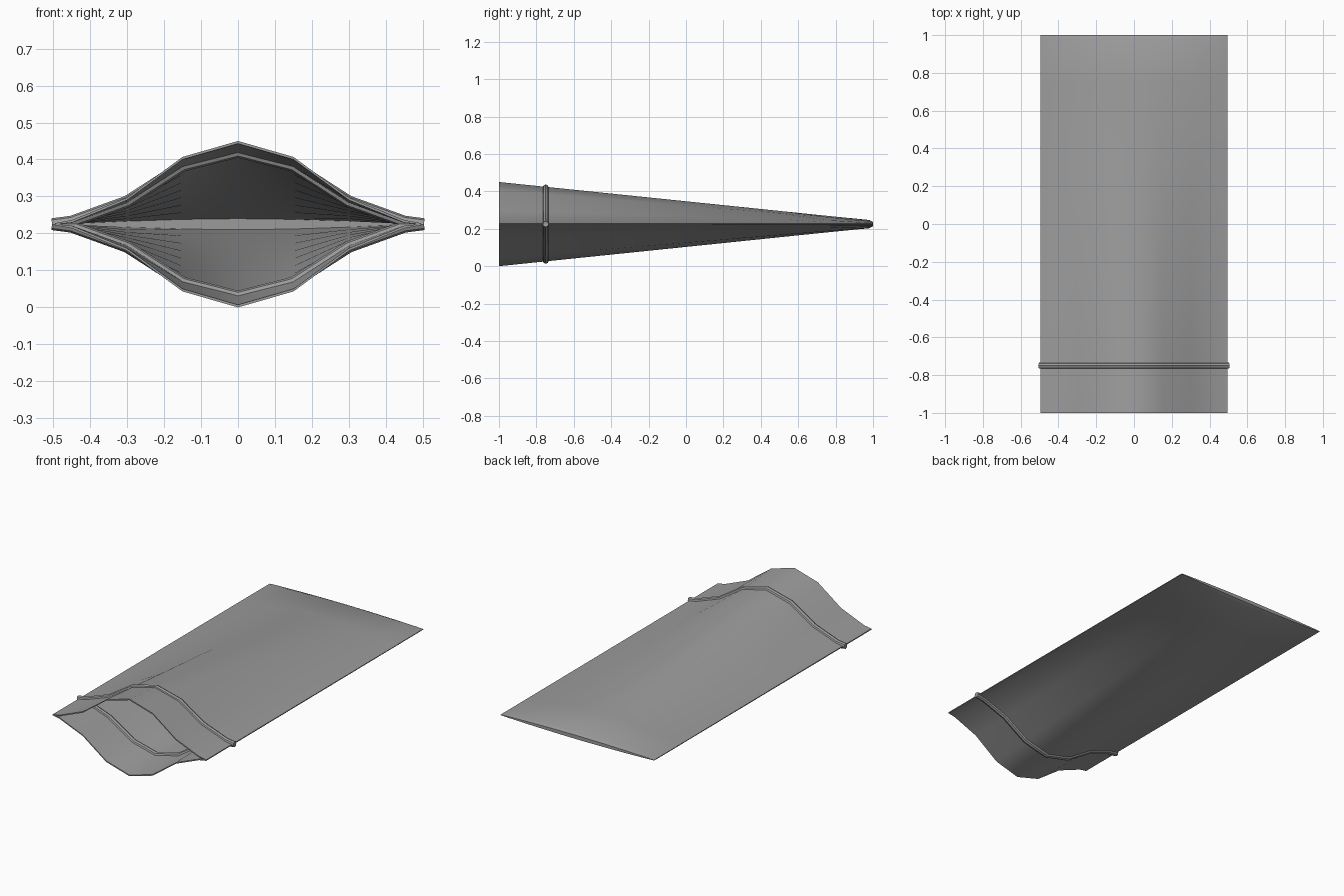
import bpy, bmesh

cube = bpy.data.objects.get("Cube")
if cube:
    bpy.data.objects.remove(cube, do_unlink=True)

MID = 0.225       # height of the side seams
WALL = 0.007
SEAM_X = 0.495
# half cross-section: x, half height at the mouth, half height at the closed end
SECTION = [(0, 0.225, 0.022), (0.15, 0.182, 0.02), (0.3, 0.072, 0.015),
           (0.45, 0.011, 0.007), (SEAM_X, 0.003, 0.002)]

grey = bpy.data.materials.new("soft grey")
grey.use_nodes = True
grey.diffuse_color = (0.33, 0.33, 0.33, 1)
grey.node_tree.nodes["Principled BSDF"].inputs["Base Color"].default_value = (0.33, 0.33, 0.33, 1)


def half_outline(y, inset=0.0):
    """Points across the pouch as (x, half height), from -x to +x."""
    t = min((y + 1) / 1.97, 1)
    side = []
    for x, front, back in SECTION:
        h = front + (back - front) * t
        side.append((x - inset * 2 if x == SEAM_X else x, max(h - inset, 0.001)))
    return [(-x, h) for x, h in side[:0:-1]] + side


def loop(bm, y, inset=0.0, squash=1.0):
    half = half_outline(y, inset)
    pts = [(x, MID + h * squash) for x, h in half]
    pts += [(x, MID - h * squash) for x, h in reversed(half)]
    return [bm.verts.new((x, y, z)) for x, z in pts]


def bridge(bm, a, b):
    n = len(a)
    for i in range(n):
        j = (i + 1) % n
        bm.faces.new((a[i], a[j], b[j], b[i]))


def finish(obj):
    bpy.ops.object.select_all(action="DESELECT")
    obj.select_set(True)
    bpy.context.view_layer.objects.active = obj
    if obj.type == "CURVE":
        bpy.ops.object.convert(target="MESH")
    bpy.ops.object.shade_smooth_by_angle(angle=0.6)


# Pouch: inner skin from the closed end to the mouth, then outer skin back again
bm = bmesh.new()
steps = [-1, -0.75, -0.5, -0.25, 0, 0.25, 0.5, 0.75]
rings = [loop(bm, y, WALL) for y in [0.97] + steps[::-1]]
rings += [loop(bm, y) for y in steps + [0.98]]
rings.append(loop(bm, 1, squash=0.5))
for a, b in zip(rings, rings[1:]):
    bridge(bm, a, b)
# End caps as strips between upper and lower edges
for ring in (rings[0], rings[-1]):
    n = len(ring)
    for i in range(n // 2 - 1):
        bm.faces.new((ring[i], ring[i + 1], ring[n - 2 - i], ring[n - 1 - i]))
bmesh.ops.recalc_face_normals(bm, faces=bm.faces)
mesh = bpy.data.meshes.new("pouch")
bm.to_mesh(mesh)
bm.free()
mesh.materials.append(grey)
pouch = bpy.data.objects.new("pouch", mesh)
bpy.context.collection.objects.link(pouch)
finish(pouch)

# Closure ridges: a bead through the upper and lower walls near the mouth
for name, sign in (("upper_closure_ridge", 1), ("lower_closure_ridge", -1)):
    curve = bpy.data.curves.new(name, "CURVE")
    curve.dimensions = "3D"
    curve.bevel_depth = 0.016
    curve.bevel_resolution = 2
    curve.use_fill_caps = True
    path = half_outline(-0.75, WALL / 2)
    path = [(-0.503, 0)] + path[1:-1] + [(0.503, 0)]
    spline = curve.splines.new("POLY")
    spline.points.add(len(path) - 1)
    for p, (x, h) in zip(spline.points, path):
        p.co = (x, -0.75, MID + sign * h, 1)
    curve.materials.append(grey)
    ridge = bpy.data.objects.new(name, curve)
    bpy.context.collection.objects.link(ridge)
    finish(ridge)
